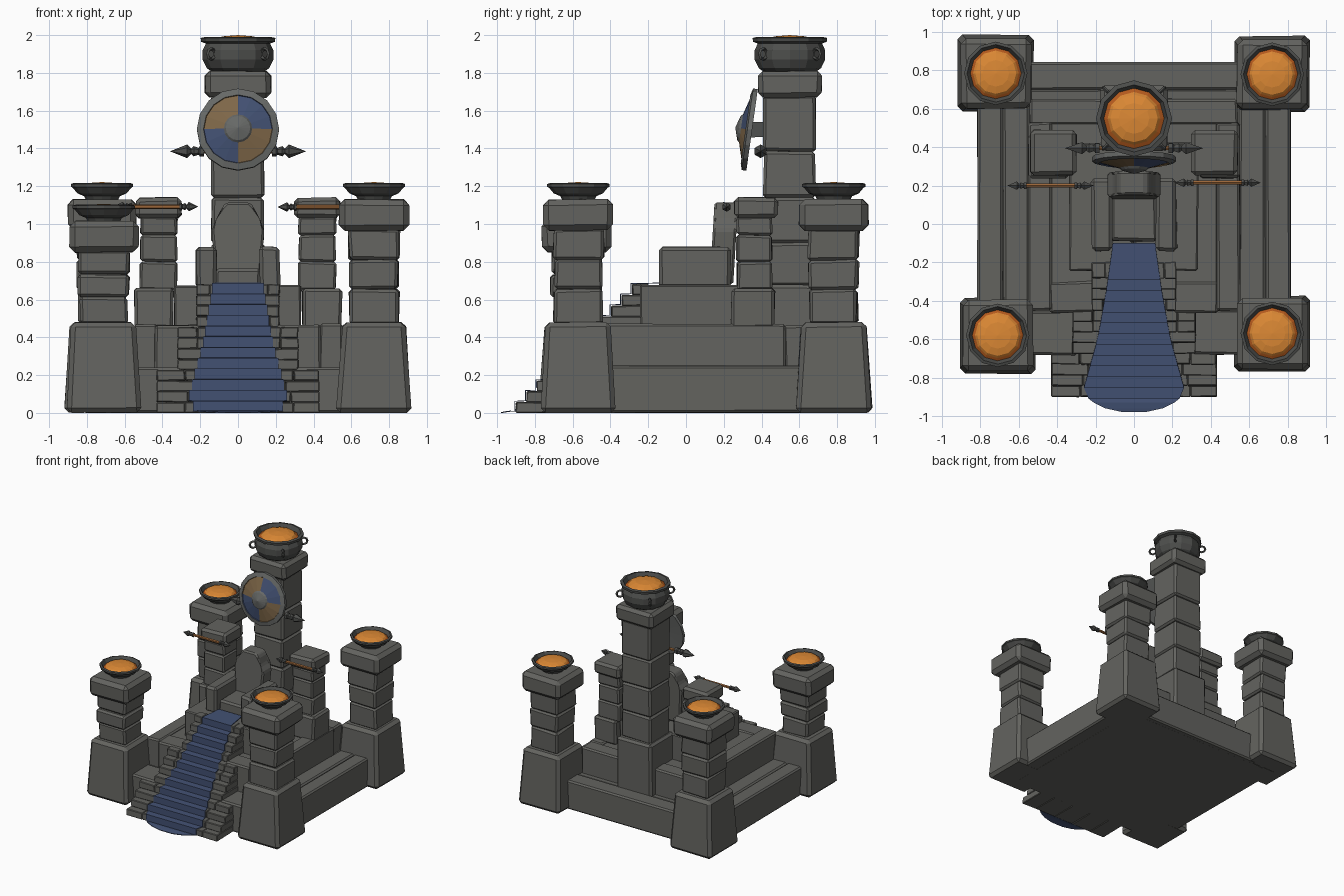
import bpy, bmesh, math, random
from mathutils import Matrix

if "Cube" in bpy.data.objects:
    bpy.data.objects.remove(bpy.data.objects["Cube"])

random.seed(7)

def mat(name, r, g, b):
    m = bpy.data.materials.new(name)
    m.diffuse_color = (r, g, b, 1)
    m.use_nodes = True
    m.node_tree.nodes["Principled BSDF"].inputs["Base Color"].default_value = m.diffuse_color
    return m

STONE = mat("stone", .125, .125, .115)
IRON = mat("dark_iron", .075, .077, .073)
FIRE = mat("bright_ember", .72, .25, .035)
EMBER = mat("deep_ember", .45, .10, .012)
BLUE = mat("blue_cloth", .055, .082, .17)
TAN = mat("tan_paint", .21, .135, .065)
WOOD = mat("wood", .32, .13, .04)
RIM = mat("shield_metal", .135, .14, .135)

def finish(bm, name, mats):
    bmesh.ops.recalc_face_normals(bm, faces=bm.faces)
    me = bpy.data.meshes.new(name)
    bm.to_mesh(me)
    bm.free()
    for m in mats:
        me.materials.append(m)
    ob = bpy.data.objects.new(name, me)
    bpy.context.collection.objects.link(ob)
    return ob

def block(name, x0, x1, y0, y1, z0, z1, taper=0, bevel=.012, jit=.005, m=STONE):
    """Roughly hewn, bevelled stone block"""
    bm = bmesh.new()
    bmesh.ops.create_cube(bm, size=1)
    for v in bm.verts:
        s = 1 - taper if v.co.z > 0 else 1
        v.co.x = (x0 + x1) / 2 + v.co.x * s * (x1 - x0) + random.uniform(-jit, jit)
        v.co.y = (y0 + y1) / 2 + v.co.y * s * (y1 - y0) + random.uniform(-jit, jit)
        v.co.z = max(0, (z0 + z1) / 2 + v.co.z * (z1 - z0) + random.uniform(-jit, jit) * .7)
    if bevel:
        bmesh.ops.bevel(bm, geom=bm.edges[:], offset=bevel, segments=1, affect='EDGES')
    return finish(bm, name, [m])

def lathe(name, prof, n, mats, rule=None, M=None, phase=0):
    """Spin (radius, height) points round z, colour by rule(centre)"""
    bm = bmesh.new()
    rows = []
    for r, h in prof:
        if r < 1e-5:
            rows.append([bm.verts.new((0, 0, h))] * n)
        else:
            rows.append([bm.verts.new((r * math.cos(2 * math.pi * k / n + phase),
                                       r * math.sin(2 * math.pi * k / n + phase), h)) for k in range(n)])
    for a, b in zip(rows, rows[1:]):
        for k in range(n):
            q = list(dict.fromkeys([a[k], a[(k + 1) % n], b[(k + 1) % n], b[k]]))
            f = bm.faces.new(q)
            if rule:
                f.material_index = rule(f.calc_center_median())
    if M:
        bmesh.ops.transform(bm, matrix=M, verts=bm.verts)
    return finish(bm, name, mats)

# --- stepped platform ---
block("platform_core", -.7, .7, -.66, .8, 0, .235, bevel=0, jit=0)
for s, n in ((-1, "left"), (1, "right")):
    for k, (a, b) in enumerate(((.545, .68), (.685, .815))):
        lo, hi = sorted((s * a, s * b))
        block(f"lower_wall_{n}_{k}", lo, hi, -.67, .82, 0, .25)
    lo, hi = sorted((s * .3, s * .56))
    block(f"lower_wall_front_{n}", lo, hi, -.68, -.45, 0, .24)
    lo, hi = sorted((s * .43, s * .55))
    block(f"middle_wall_{n}", lo, hi, -.45, .53, .22, .47)
    lo, hi = sorted((s * .2, s * .44))
    block(f"middle_wall_front_{n}", lo, hi, -.46, -.3, .22, .465)
block("lower_wall_back", -.6, .6, .7, .84, 0, .25)
block("lower_wall_back_inner", -.6, .6, .6, .7, 0, .24)
block("middle_core", -.44, .44, -.43, .6, .2, .455, jit=0)
block("middle_wall_back", -.54, .54, .52, .65, .22, .46)
for s, n in ((-1, "left"), (1, "right")):
    lo, hi = sorted((s * .0, s * .335))
    block(f"throne_dais_{n}", lo, hi, -.24, .42, .45, .675, bevel=.008)

# --- stairs: three tiers of four brick steps ---
H, RUN, Y0 = .0567, .056, -.90
for i in range(12):
    tier = i // 4
    w = (.43, .32, .22)[tier]
    y, yb = Y0 + RUN * i, Y0 + RUN * 4 * (tier + 1) + .03
    off = random.uniform(-.03, .03)
    cuts = [-w, -w * .62 + off, -w * .25 - off, w * .25 + off, w * .65 - off, w]
    for k, (a, b) in enumerate(zip(cuts, cuts[1:])):
        block(f"stair_{i}_{k}", a, b, y, yb, H * i, H * (i + 1), bevel=.005, jit=.003)
block("stair_fill", -.21, .21, -.67, -.2, 0, .22, bevel=0, jit=0)

# --- carpet running down the stairs ---
def carpet_w(y):
    pts = ((-.98, .06), (-.96, .15), (-.92, .23), (-.87, .265), (-.6, .19), (-.35, .145), (-.1, .11))
    for (a, wa), (b, wb) in zip(pts, pts[1:]):
        if y <= b:
            return wa + (wb - wa) * (y - a) / (b - a)
    return .11

path = [(-.98, .004), (-.96, .008), (-.93, .012)]
for i in range(12):
    y = Y0 + RUN * i - .009
    path += [(y, H * i + .009), (y, H * (i + 1) + .007)]
path.append((-.1, .69))
bm = bmesh.new()
rows = [[bm.verts.new((s * carpet_w(y), y, z)) for s in (-1, 1)] for y, z in path]
for a, b in zip(rows, rows[1:]):
    bm.faces.new((a[0], a[1], b[1], b[0]))
carpet = finish(bm, "carpet", [BLUE])
mod = carpet.modifiers.new("thick", 'SOLIDIFY')
mod.thickness = .006

# --- bowls with embers ---
def embers(name, x, y, z, r, h):
    dome = [(r, z - .012), (r * .86, z)] + [(r * .86 * math.cos(t), z + h * math.sin(t)) for t in (.45, .95)]
    lathe(name, [(0, z - .012)] + dome + [(0, z + h)], 12, [FIRE, EMBER],
          lambda c: 0 if math.hypot(c.x, c.y) < r * .84 else 1, Matrix.Translation((x, y, 0)))

def bowl(name, x, y, z):
    prof = [(0, 0), (.085, 0), (.095, .02), (.13, .035), (.155, .065), (.165, .07), (.165, .085),
            (.15, .09), (.132, .06), (0, .05)]
    lathe(name, prof, 12, [IRON], None, Matrix.Translation((x, y, z)))
    embers(name + "_embers", x, y, z + .07, .138, .025)

# --- corner towers ---
for n, x, y, drop in (("front_left", -.71, -.58, .115), ("front_right", .72, -.57, 0),
                      ("back_left", -.72, .785, 0), ("back_right", .72, .78, 0)):
    block(f"pedestal_{n}", x - .2, x + .2, y - .2, y + .2, 0, .48, taper=.15, bevel=.025)
    zs = [.47, .655, .81, .975]
    zs = [.47 + (z - .47) * (1 - drop / .5) for z in zs]
    for k in range(3):
        h = .13 + random.uniform(-.006, .006)
        block(f"tower_block_{n}_{k}", x - h, x + h, y - h, y + h, zs[k], zs[k + 1], bevel=.015, jit=.007)
    block(f"tower_cap_{n}", x - .183, x + .183, y - .183, y + .183, .965 - drop, 1.13 - drop, bevel=.03)
    bowl(f"bowl_{n}", x, y, 1.127 - drop)

# --- tall central pillar and cauldron ---
block("pillar_base", -.165, .165, .39, .715, .2, .68, bevel=.018)
zs = [.67, .9, 1.14, 1.385, 1.68]
for k in range(4):
    block(f"pillar_block_{k}", -.14, .14, .41, .685, zs[k], zs[k + 1], bevel=.015)
block("pillar_cap", -.175, .175, .38, .72, 1.67, 1.81, bevel=.025)
prof = [(0, 1.8), (.13, 1.8), (.165, 1.825), (.187, 1.87), (.187, 1.92), (.17, 1.955), (.195, 1.965),
        (.198, 1.985), (.175, 1.99), (.155, 1.95), (0, 1.94)]
lathe("cauldron", prof, 12, [IRON], None, Matrix.Translation((0, .55, 0)))
embers("cauldron_embers", 0, .55, 1.965, .16, .035)
for k in range(4):
    a = math.pi / 4 + k * math.pi / 2
    ring = [(.028 + .009 * math.cos(t), .009 * math.sin(t)) for t in (0, 1.571, 3.142, 4.712, 6.283)]
    M = (Matrix.Translation((.2 * math.cos(a), .55 + .2 * math.sin(a), 1.9))
         @ Matrix.Rotation(a, 4, 'Z') @ Matrix.Rotation(math.pi / 2, 4, 'X'))
    lathe(f"cauldron_handle_{k}", ring, 8, [IRON], None, M)

# --- painted shield ---
def shield_rule(c):
    r = math.hypot(c.x, c.y)
    if r > .18 or r < .07 or c.z < 0:
        return 0
    return 2 if c.x * c.y < 0 else 1

M = Matrix.Translation((0, .335, 1.5)) @ Matrix.Rotation(math.radians(82), 4, 'X')
lathe("shield", [(0, .075), (.065, .055), (.075, .044), (.18, .014), (.183, .02), (.218, .01), (.218, -.015), (0, -.008)],
      16, [RIM, BLUE, TAN], shield_rule, M)
block("shield_bracket", -.04, .04, .34, .42, 1.46, 1.54, bevel=0, m=IRON)

# --- double-headed spears ---
def spear(name, x0, x1, y, z, head, r):
    half = (x1 - x0) / 2
    s = half - head
    side = [(.012, s), (r * .8, s), (r * .8, s + head * .12), (r * .5, s + head * .16), (r * .75, s + head * .3),
            (r * .4, s + head * .38), (r, s + head * .5), (0, half)]
    prof = [(q, -h) for q, h in reversed(side)] + side
    M = Matrix.Translation(((x0 + x1) / 2, y, z)) @ Matrix.Rotation(math.pi / 2, 4, 'Y')
    lathe(name, prof, 6, [IRON, WOOD], lambda c: 1 if abs(c.z) < s - .001 else 0, M)

spear("spear_centre", -.36, .36, .395, 1.385, .18, .036)
spear("spear_left", -.66, -.21, .2, 1.092, .1, .025)
spear("spear_right", .21, .66, .215, 1.09, .1, .025)

# --- side pillars flanking the throne ---
for s, n in ((-1, "left"), (1, "right")):
    c = s * .42
    block(f"side_pillar_base_{n}", s * .445 - .105, s * .445 + .105, .24, .47, .45, .66, bevel=.015)
    for k, (a, b) in enumerate(((.65, .80), (.80, .94), (.94, 1.04))):
        block(f"side_pillar_block_{n}_{k}", c - .098, c + .098, .27, .455, a, b)
    block(f"side_pillar_cap_{n}", c - .12, c + .12, .255, .49, 1.03, 1.14, bevel=.02)

# --- throne ---
block("throne_seat", -.12, .12, -.09, .2, .66, .765, bevel=.015)
for s, n in ((-1, "left"), (1, "right")):
    block(f"throne_arm_{n}", s * .168 - .054, s * .168 + .054, -.14, .235, .66, .88, bevel=.018)
half = [(.115, .68), (.14, .97), (.105, 1.02), (.085, 1.09), (.06, 1.115)]
outline = half + [(-x, z) for x, z in reversed(half)]
bm = bmesh.new()
lean = lambda z: (z - .68) * .06
front = [bm.verts.new((x, .125 + lean(z), z)) for x, z in outline]
back = [bm.verts.new((x, .25 + lean(z), z)) for x, z in outline]
bm.faces.new(front)
bm.faces.new(back)
for k in range(len(outline)):
    j = (k + 1) % len(outline)
    bm.faces.new((front[k], front[j], back[j], back[k]))
bmesh.ops.bevel(bm, geom=bm.edges[:], offset=.012, segments=1, affect='EDGES')
finish(bm, "throne_back", [STONE])
